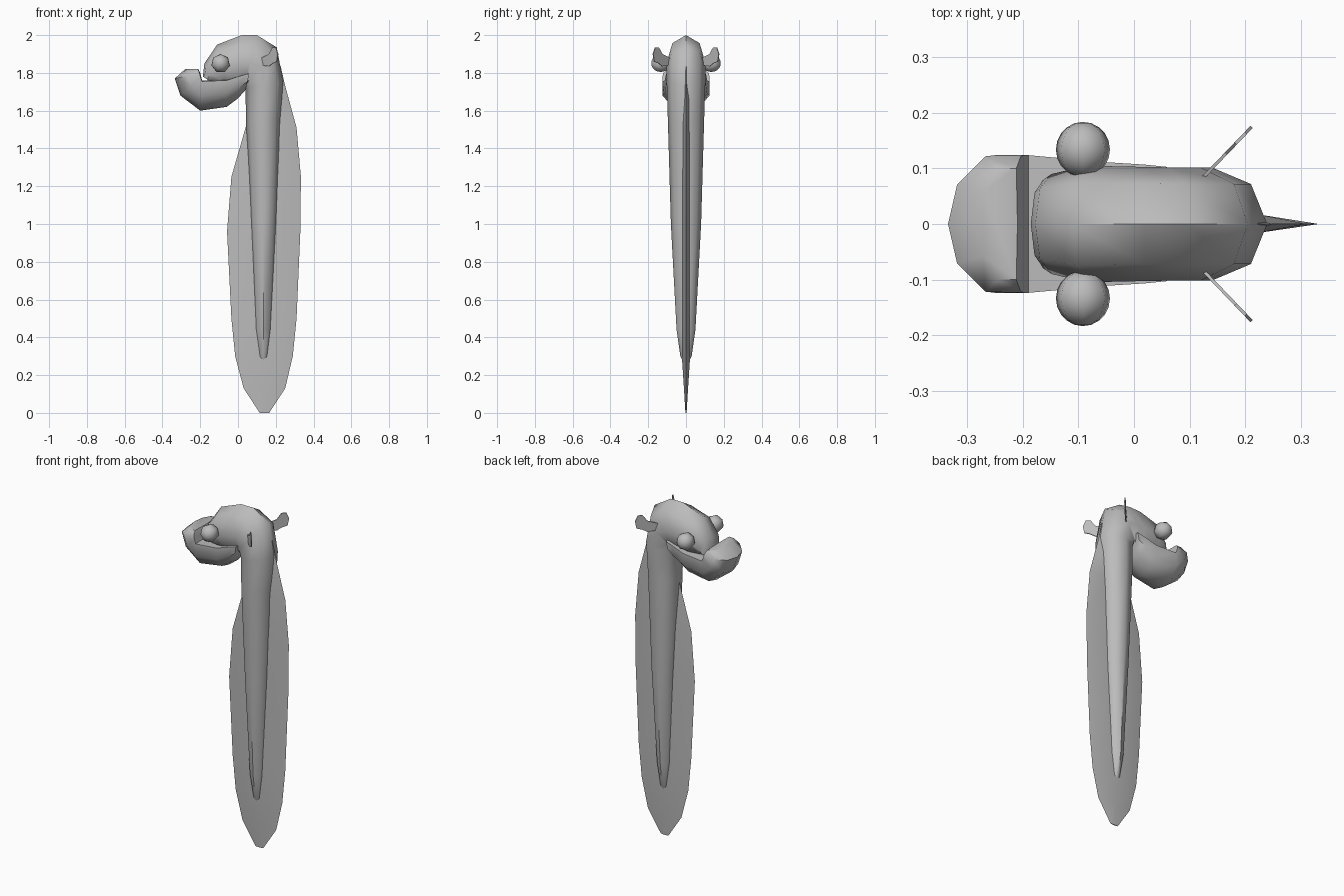
import bpy, bmesh, math
from mathutils import Matrix, Vector

cube = bpy.data.objects.get("Cube")
if cube:
    bpy.data.objects.remove(cube)

grey = bpy.data.materials.new("plain grey")
grey.use_nodes = True
grey.diffuse_color = (0.5, 0.5, 0.5, 1)
grey.node_tree.nodes["Principled BSDF"].inputs["Base Color"].default_value = (0.5, 0.5, 0.5, 1)


def finish(name, bm, angle=50):
    bmesh.ops.recalc_face_normals(bm, faces=bm.faces)
    mesh = bpy.data.meshes.new(name)
    bm.to_mesh(mesh)
    bm.free()
    obj = bpy.data.objects.new(name, mesh)
    bpy.context.collection.objects.link(obj)
    mesh.materials.append(grey)
    bpy.ops.object.select_all(action='DESELECT')
    obj.select_set(True)
    bpy.context.view_layer.objects.active = obj
    bpy.ops.object.shade_smooth_by_angle(angle=math.radians(angle))
    return obj


def loft(name, rings, section, angle=50):
    """Each ring is (outer x, outer z, inner x, inner z, half width);
    the section gives (position from inner 0 to outer 1, sideways -1 to 1)."""
    bm = bmesh.new()
    loops = []
    for ox, oz, ix, iz, w in rings:
        loops.append([bm.verts.new((ix + (ox - ix) * t, w * s, iz + (oz - iz) * t))
                      for t, s in section])
    n = len(section)
    for a, b in zip(loops, loops[1:]):
        for i in range(n):
            j = (i + 1) % n
            bm.faces.new((a[i], a[j], b[j], b[i]))
    bm.faces.new(loops[0])
    bm.faces.new(loops[-1])
    return finish(name, bm, angle)


octagon = [(0.5 + 0.5 * math.cos(i * math.pi / 4), math.sin(i * math.pi / 4)) for i in range(8)]
diamond = [(1, 0), (0.5, 1), (0, 0), (0.5, -1)]
scoop = [(1, 0), (0.88, 0.58), (0.5, 1), (0.03, 1), (0, 0), (0.03, -1), (0.5, -1), (0.88, -0.58)]

# Tapering body that bends over into the upper head
loft("body_and_head", [
    (0.145, 0.26, 0.125, 0.26, 0.01),
    (0.16, 0.30, 0.11, 0.30, 0.03),
    (0.178, 0.44, 0.09, 0.44, 0.05),
    (0.207, 1.0, 0.065, 1.0, 0.08),
    (0.228, 1.55, 0.042, 1.55, 0.096),
    (0.24, 1.75, 0.04, 1.72, 0.102),
    (0.205, 1.935, 0.035, 1.73, 0.102),
    (0.10, 2.0, 0.025, 1.71, 0.102),
    (0.02, 2.0, 0.0, 1.69, 0.103),
    (-0.11, 1.95, -0.06, 1.72, 0.105),
    (-0.178, 1.85, -0.12, 1.74, 0.09),
    (-0.186, 1.78, -0.14, 1.75, 0.08)], octagon)

# Jutting, upturned lower jaw
loft("lower_jaw", [
    (0.04, 1.71, 0.06, 1.80, 0.103),
    (0.0, 1.665, 0.02, 1.79, 0.107),
    (-0.06, 1.62, -0.06, 1.765, 0.112),
    (-0.20, 1.60, -0.19, 1.76, 0.124),
    (-0.305, 1.68, -0.195, 1.78, 0.124),
    (-0.335, 1.77, -0.20, 1.80, 0.122),
    (-0.28, 1.82, -0.21, 1.82, 0.10)], scoop)

# Tail fin, thick at its spine and sharp at its edge
bm_rows = [
    (0.0, 0.115, 0.165, 0.003),
    (0.13, 0.03, 0.25, 0.011),
    (0.30, -0.015, 0.29, 0.022),
    (0.50, -0.035, 0.31, 0.025),
    (0.96, -0.058, 0.33, 0.027),
    (1.25, -0.035, 0.333, 0.027),
    (1.51, 0.04, 0.31, 0.025),
    (1.73, 0.12, 0.25, 0.025),
    (1.84, 0.14, 0.225, 0.02)]
loft("tail_fin", [(right, z, left, z, w) for z, left, right, w in bm_rows], diamond, 20)

for side, label in ((1, "left"), (-1, "right")):
    # Bulging eye
    bm = bmesh.new()
    bmesh.ops.create_uvsphere(bm, u_segments=7, v_segments=10, radius=0.05)
    bmesh.ops.transform(bm, verts=bm.verts, matrix=Matrix.Translation((-0.092, side * 0.134, 1.85))
                        @ Matrix.Rotation(math.pi / 2, 4, 'X'))
    finish(label + "_eye", bm, 65)

    # Small swept-back side fin
    outline = [(-0.2, 1.84), (-0.2, 1.88), (0.35, 1.90), (0.6, 1.935), (0.85, 1.935),
               (1, 1.90), (0.92, 1.86), (0.6, 1.85), (0.35, 1.835)]
    bm = bmesh.new()
    offset = Vector((0.002, -0.002 * side, 0))
    layers = [[bm.verts.new(Vector((0.14 + 0.072 * s, side * (0.1 + 0.075 * s), z)) + offset * k)
               for s, z in outline] for k in (-1, 1)]
    for layer in layers:
        bm.faces.new(layer)
    for i in range(len(outline)):
        j = (i + 1) % len(outline)
        bm.faces.new((layers[0][i], layers[0][j], layers[1][j], layers[1][i]))
    finish(label + "_side_fin", bm, 30)
